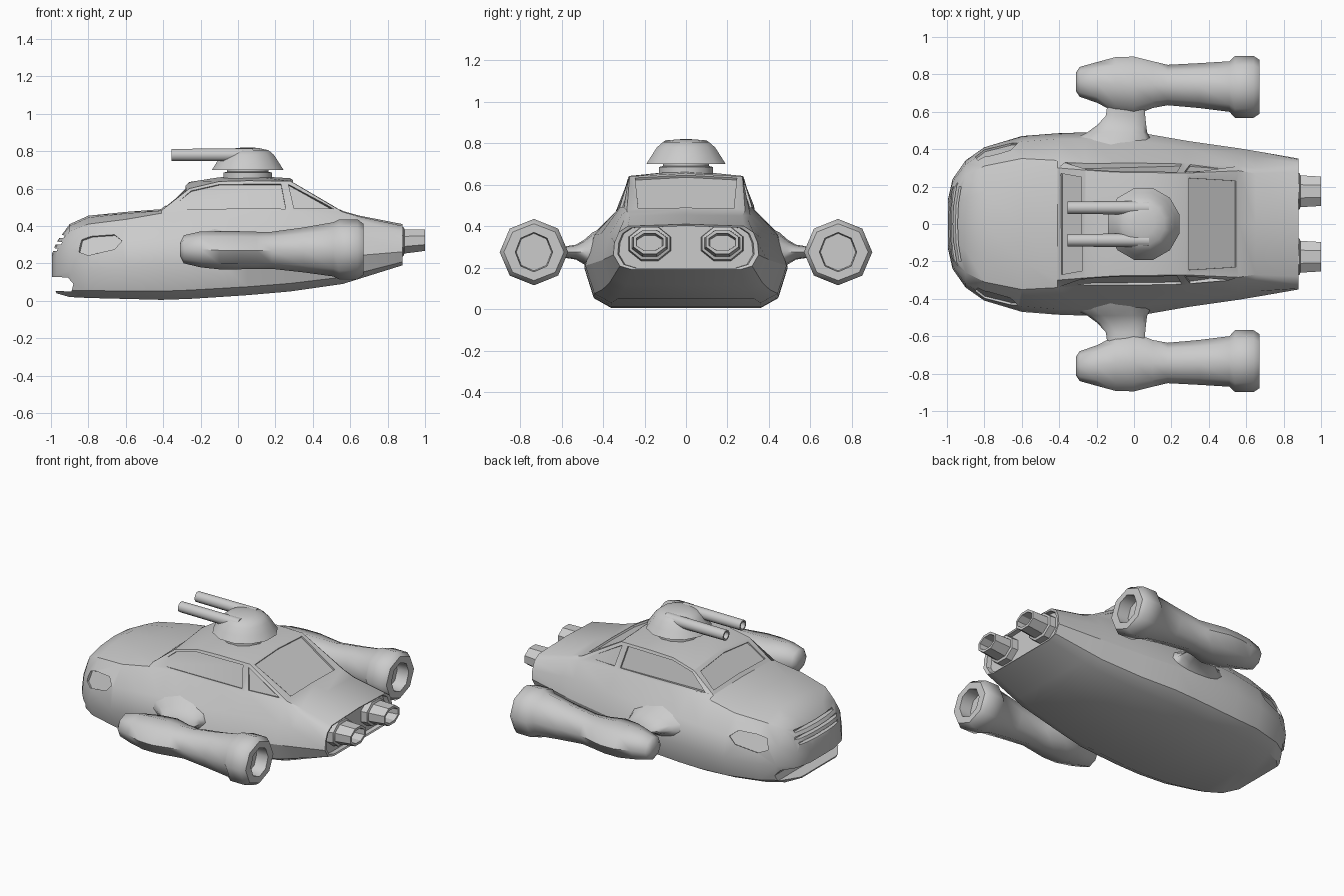
import bpy, bmesh, math
from mathutils import Vector
from mathutils.bvhtree import BVHTree

if "Cube" in bpy.data.objects:
    bpy.data.objects.remove(bpy.data.objects["Cube"])


def loft(name, rings):
    """Skin closed rings of equal length and cap both ends."""
    bm = bmesh.new()
    rows = [[bm.verts.new(p) for p in r] for r in rings]
    n = len(rows[0])
    for a, b in zip(rows, rows[1:]):
        for i in range(n):
            bm.faces.new((a[i], a[(i + 1) % n], b[(i + 1) % n], b[i]))
    bm.faces.new(rows[0])
    bm.faces.new(rows[-1][::-1])
    bmesh.ops.recalc_face_normals(bm, faces=bm.faces)
    me = bpy.data.meshes.new(name)
    bm.to_mesh(me)
    bm.free()
    ob = bpy.data.objects.new(name, me)
    bpy.context.collection.objects.link(ob)
    return ob


def smooth(ob, angle):
    bpy.ops.object.select_all(action='DESELECT')
    ob.select_set(True)
    bpy.context.view_layer.objects.active = ob
    bpy.ops.object.shade_smooth_by_angle(angle=math.radians(angle))


def oval(axis, pos, ca, cz, ra, rz, n=8, phase=0.0):
    """Oval ring across the x, y or z axis at pos."""
    out = []
    for i in range(n):
        t = 2 * math.pi * i / n + phase
        a, b = ca + ra * math.cos(t), cz + rz * math.sin(t)
        out.append({'x': (pos, a, b), 'y': (a, pos, b), 'z': (a, b, pos)}[axis])
    return out


# Hull and cabin: x, floor z, width, shoulder width, belt y/z, roof edge y/z, top z
stations = [
    (-.995, .10, .13, .12, .10, .235, .05, .25, .25),
    (-.97, .04, .24, .225, .18, .29, .09, .31, .315),
    (-.90, .02, .34, .32, .26, .37, .14, .40, .41),
    (-.80, .015, .41, .385, .31, .41, .17, .445, .455),
    (-.60, .01, .47, .44, .35, .435, .20, .467, .475),
    (-.41, .005, .485, .455, .34, .468, .30, .482, .49),
    (-.26, .01, .49, .455, .33, .48, .288, .60, .635),
    (-.10, .02, .49, .45, .33, .48, .277, .638, .66),
    (.05, .03, .485, .44, .33, .48, .275, .642, .67),
    (.28, .05, .445, .41, .325, .48, .272, .64, .655),
    (.56, .09, .405, .37, .31, .455, .285, .475, .48),
    (.65, .118, .39, .36, .30, .43, .27, .45, .455),
    (.88, .19, .35, .345, .325, .37, .28, .40, .41),
]
rings = []
for x, zb, w, w4, y5, z5, y6, z6, zt in stations:
    h = z5 - zb
    half = [(.74 * w, zb), (.91 * w, zb + .1 * h), (w, zb + .4 * h),
            (w4, zb + .73 * h), (y5, z5), (y6, z6)]
    prof = [(0, zb)] + half + [(0, zt)] + [(-y, z) for y, z in half[::-1]]
    rings.append([(x, y, z) for y, z in prof])
# recessed tail panel
rings.append([(.875, y * .94, .3 + (z - .3) * .92) for _, y, z in rings[-1]])
rings.append([(.845, y * .98, z) for _, y, z in rings[-1]])
hull = loft("hull", rings)
surface = BVHTree.FromPolygons([v.co.copy() for v in hull.data.vertices],
                               [tuple(p.vertices) for p in hull.data.polygons])


def carve(cutter):
    mod = hull.modifiers.new("carve", 'BOOLEAN')
    mod.operation, mod.solver, mod.object = 'DIFFERENCE', 'EXACT', cutter
    bpy.context.view_layer.objects.active = hull
    bpy.ops.object.modifier_apply(modifier=mod.name)
    bpy.data.objects.remove(cutter)


def recess(points, ray, depth=.012):
    """Project an outline on the hull and sink a shallow panel there."""
    ray = Vector(ray)
    hit = [surface.ray_cast(Vector(p) - ray * 2, ray)[0] for p in points]
    nrm = Vector()
    for a, b in zip(hit, hit[1:] + hit[:1]):
        nrm += a.cross(b)
    nrm.normalize()
    if nrm.dot(ray) > 0:
        nrm = -nrm
    carve(loft("cutter", [[p + nrm * .03 for p in hit], [p - nrm * depth for p in hit]]))


# Side windows and headlamps
door = [(-.37, .492), (-.25, .588), (-.10, .622), (.23, .624), (.255, .492)]
quarter = [(.27, .622), (.30, .492), (.51, .488)]
lamp = [(-.85, .26), (-.835, .325), (-.78, .345), (-.66, .353), (-.62, .32),
        (-.66, .275), (-.80, .243)]
for s in (1, -1):
    for outline in (door, quarter, lamp):
        recess([(x, 0, z) for x, z in outline], (0, -s, 0))
# Windscreen and rear window
recess([(-.39, -.27, 0), (-.39, 0, 0), (-.39, .27, 0),
        (-.28, .25, 0), (-.28, 0, 0), (-.28, -.25, 0)], (0, 0, -1))
recess([(.295, -.245, 0), (.295, 0, 0), (.295, .245, 0),
        (.545, .23, 0), (.545, 0, 0), (.545, -.23, 0)], (0, 0, -1))

# Lower air intake and grille slots
intake = [(-1.1, .055), (-.89, .05), (-.88, .09), (-.91, .125), (-1.1, .13)]
carve(loft("cutter", [[(x, y, z) for x, z in intake] for y in (-.4, .4)]))
for z, depth, wide in ((.265, -.955, .2), (.30, -.94, .22), (.335, -.92, .2)):
    slot = [(-1.1, z), (depth, z), (depth, z + .015), (-1.1, z + .02)]
    carve(loft("cutter", [[(x, y, zz) for x, zz in slot] for y in (-wide, wide)]))
smooth(hull, 32)

# Nacelles: x, centre y, y radius, centre z, z radius; the end turns inward
nacelle = [
    (-.31, .76, .05, .275, .035), (-.29, .76, .08, .275, .075),
    (-.20, .757, .108, .275, .096), (-.10, .745, .147, .27, .102),
    (0, .738, .157, .27, .102), (.10, .745, .125, .27, .099),
    (.18, .743, .108, .27, .099), (.35, .74, .12, .272, .12),
    (.51, .735, .135, .275, .145), (.54, .733, .165, .275, .16),
    (.64, .733, .165, .275, .16), (.67, .733, .145, .275, .137),
    (.67, .733, .09, .275, .095), (.59, .733, .085, .275, .09)]
# Pylons: y, centre x, x radius, z radius
pylon = [(.38, -.13, .25, .13), (.45, -.12, .21, .095), (.49, -.09, .16, .06),
         (.53, -.065, .13, .036), (.58, -.045, .105, .028), (.66, -.04, .10, .035)]
# Exhausts: x, y radius, z radius
exhaust = [(.83, .112, .09), (.885, .105, .085), (.89, .092, .07), (1.0, .085, .062),
           (1.0, .07, .045), (.92, .065, .04)]
# Gun barrels: x, radius
barrel = [(.08, .036), (-.355, .034), (-.355, .024), (-.28, .024)]
for s, side in ((1, "right"), (-1, "left")):
    smooth(loft(side + "_nacelle", [oval('x', x, s * y, z, ry, rz)
                                    for x, y, ry, z, rz in nacelle]), 50)
    smooth(loft(side + "_pylon", [oval('y', s * y, x, .275, rx, rz, 12)
                                  for y, x, rx, rz in pylon]), 60)
    smooth(loft(side + "_exhaust", [oval('x', x, s * .175, .315 + .06 * (x - .85), ry, rz,
                                         8, math.pi / 8) for x, ry, rz in exhaust]), 30)
    smooth(loft(side + "_barrel", [oval('x', x, s * .087, .78, r, r, 10)
                                   for x, r in barrel]), 50)

# Turret: stepped neck and dome, turned around z
neck = [(.62, .135), (.685, .135), (.69, .115), (.70, .115), (.705, .135), (.73, .135)]
dome = [(.72, .10), (.70, .198), (.74, .172), (.78, .145), (.805, .115), (.817, .06), (.82, .015)]
for name, prof in (("turret_neck", neck), ("turret_dome", dome)):
    smooth(loft(name, [oval('z', z, .052, 0, r, r, 12, math.pi / 12) for z, r in prof]), 40)
